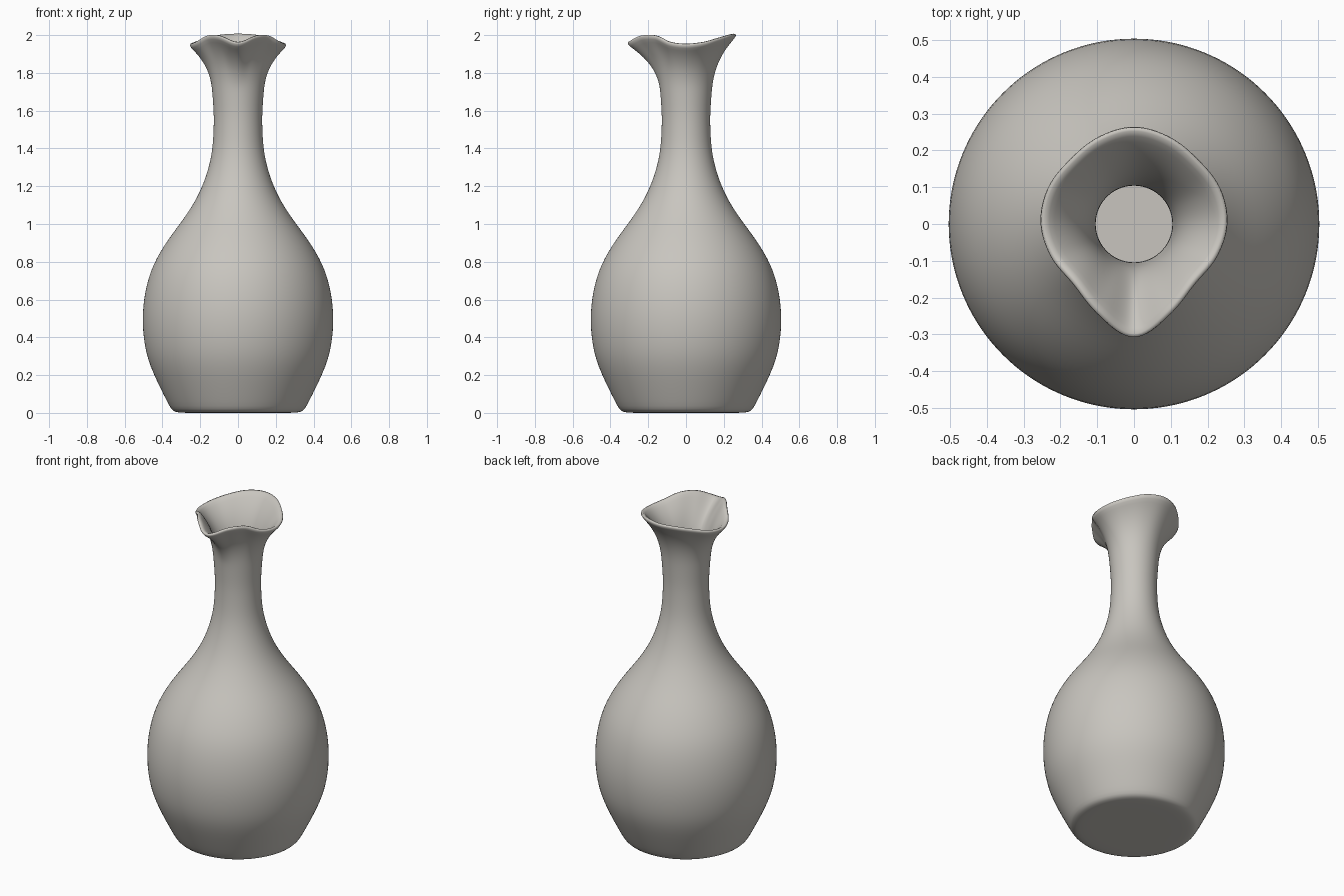
import bpy, bmesh, math

cube = bpy.data.objects.get("Cube")
if cube:
    bpy.data.objects.remove(cube)

SEGMENTS = 72

clay = bpy.data.materials.new("warm grey clay")
clay.use_nodes = True
colour = (0.58, 0.56, 0.52, 1)
clay.diffuse_color = colour
clay.node_tree.nodes["Principled BSDF"].inputs["Base Color"].default_value = colour


def spline(points, u):
    """Catmull-Rom through points, u runs from 0 to len(points) - 1."""
    i = min(int(u), len(points) - 2)
    t = u - i
    a, b, c, d = (points[min(max(k, 0), len(points) - 1)] for k in range(i - 1, i + 3))
    return [0.5 * (2 * q + (r - p) * t + (2 * p - 5 * q + 4 * r - s) * t ** 2
                   + (3 * q - p - 3 * r + s) * t ** 3) for p, q, r, s in zip(a, b, c, d)]


# Body and neck outline: radius, height
outline = [(0.36, 0.03), (0.43, 0.17), (0.485, 0.31), (0.506, 0.48), (0.492, 0.64),
           (0.45, 0.78), (0.375, 0.91), (0.29, 1.025), (0.217, 1.14), (0.167, 1.26),
           (0.138, 1.38), (0.129, 1.5), (0.129, 1.6), (0.138, 1.72)]

# Lip from front spout to back, every 22.5 degrees: radius, height
half_lip = [(0.318, 1.952), (0.272, 1.99), (0.24, 1.992), (0.25, 1.957), (0.262, 1.945),
            (0.262, 1.955), (0.255, 1.977), (0.264, 1.995), (0.273, 2.0)]
lip = half_lip[-2:0:-1] + half_lip + half_lip[-2:0:-1]
FRONT = len(half_lip) - 2


def lip_at(turn):
    """Lip radius and height at a turn of -1 to 1 from the front."""
    return spline(lip, FRONT + abs(turn) * (len(half_lip) - 1))


bm = bmesh.new()
rings = []


def add_ring(shape):
    ring = []
    for i in range(SEGMENTS):
        turn = 2 * i / SEGMENTS - 1
        radius, height = shape(turn)
        angle = math.pi * (turn - 0.5)
        ring.append(bm.verts.new((radius * math.cos(angle), radius * math.sin(angle), height)))
    rings.append(ring)


# Flat foot with a rounded edge
for radius, height in ((0.15, 0), (0.28, 0), (0.32, 0.002), (0.345, 0.01)):
    add_ring(lambda turn: (radius, height))

# Round body and neck
for k in range(2 * len(outline) - 1):
    point = spline(outline, k / 2)
    add_ring(lambda turn: point)

# Neck flares into the pinched, wavy lip
neck_radius, neck_height = outline[-1]
for k in range(1, 9):
    t = k / 8

    def flare(turn):
        radius, height = lip_at(turn)
        out = 0.25 * t + 0.75 * t ** 2.4
        return (neck_radius + (radius - neck_radius) * out,
                neck_height + (height - neck_height) * t)
    add_ring(flare)

for low, high in zip(rings, rings[1:]):
    for i in range(SEGMENTS):
        j = (i + 1) % SEGMENTS
        bm.faces.new((low[i], low[j], high[j], high[i]))
centre = bm.verts.new((0, 0, 0))
for i in range(SEGMENTS):
    bm.faces.new((centre, rings[0][(i + 1) % SEGMENTS], rings[0][i]))
for face in bm.faces:
    face.smooth = True
bm.normal_update()

mesh = bpy.data.meshes.new("vase")
bm.to_mesh(mesh)
bm.free()
mesh.materials.append(clay)
vase = bpy.data.objects.new("vase", mesh)
bpy.context.collection.objects.link(vase)

# Wall thickness and rounded rim
wall = vase.modifiers.new("wall", "SOLIDIFY")
wall.thickness = 0.024
wall.offset = -1
smooth = vase.modifiers.new("smooth", "SUBSURF")
smooth.levels = smooth.render_levels = 1
